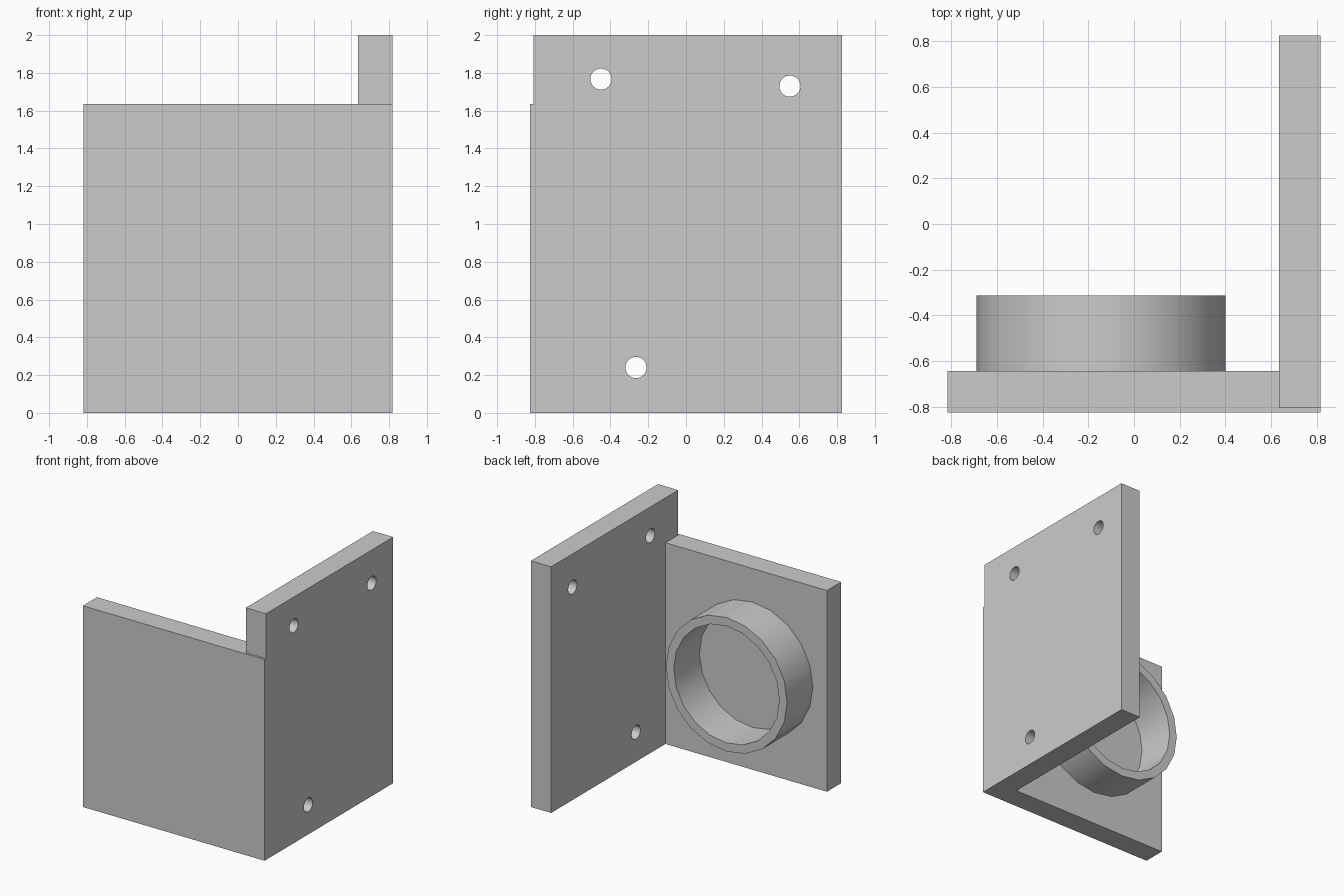
import bpy
import math

default = bpy.data.objects.get("Cube")
if default:
    bpy.data.objects.remove(default, do_unlink=True)

GREY = (0.6, 0.6, 0.6, 1.0)
grey = bpy.data.materials.new("plain grey")
grey.use_nodes = True
grey.diffuse_color = GREY
grey.node_tree.nodes["Principled BSDF"].inputs["Base Color"].default_value = GREY


def box(name, low, high):
    """Axis-aligned block between two corners."""
    centre = [(a + b) / 2 for a, b in zip(low, high)]
    bpy.ops.mesh.primitive_cube_add(size=1, location=centre)
    ob = bpy.context.object
    ob.name = name
    ob.scale = [b - a for a, b in zip(low, high)]
    bpy.ops.object.transform_apply(location=True, rotation=True, scale=True)
    ob.data.materials.append(grey)
    return ob


def cylinder(name, radius, depth, location, rotation, sides):
    bpy.ops.mesh.primitive_cylinder_add(vertices=sides, radius=radius, depth=depth,
                                        location=location, rotation=rotation)
    ob = bpy.context.object
    ob.name = name
    bpy.ops.object.transform_apply(location=True, rotation=True, scale=True)
    ob.data.materials.append(grey)
    return ob


def combine(target, other, operation):
    """Apply a boolean and discard the second solid."""
    mod = target.modifiers.new(operation.title(), 'BOOLEAN')
    mod.operation = operation
    mod.solver = 'EXACT'
    mod.object = other
    bpy.context.view_layer.objects.active = target
    bpy.ops.object.modifier_apply(modifier=mod.name)
    bpy.data.objects.remove(other, do_unlink=True)


def smooth(ob):
    bpy.ops.object.select_all(action='DESELECT')
    ob.select_set(True)
    bpy.context.view_layer.objects.active = ob
    bpy.ops.object.shade_smooth_by_angle(angle=math.radians(30))


# L-shaped bracket: short front plate joined to a tall side plate
bracket = box("bracket_plates", (-0.817, -0.825, 0), (0.817, -0.643, 1.635))
side_plate = box("side_plate", (0.635, -0.807, 0), (0.817, 0.825, 2))
combine(bracket, side_plate, 'UNION')

# Three screw holes through the side plate
for y, z in ((-0.45, 1.767), (0.55, 1.73), (-0.265, 0.24)):
    drill = cylinder("drill", 0.056, 0.5, (0.726, y, z), (0, math.pi / 2, 0), 32)
    combine(bracket, drill, 'DIFFERENCE')
smooth(bracket)

# Round collar on the inner face of the front plate
X, Z, FACE, RIM = -0.145, 0.818, -0.643, -0.313
turn = (-math.pi / 2, 0, 0)
collar = cylinder("round_collar", 0.545, RIM - FACE, (X, (RIM + FACE) / 2, Z), turn, 20)
bore = cylinder("bore", 0.475, 1, (X, FACE, Z), turn, 20)
combine(collar, bore, 'DIFFERENCE')
smooth(collar)
